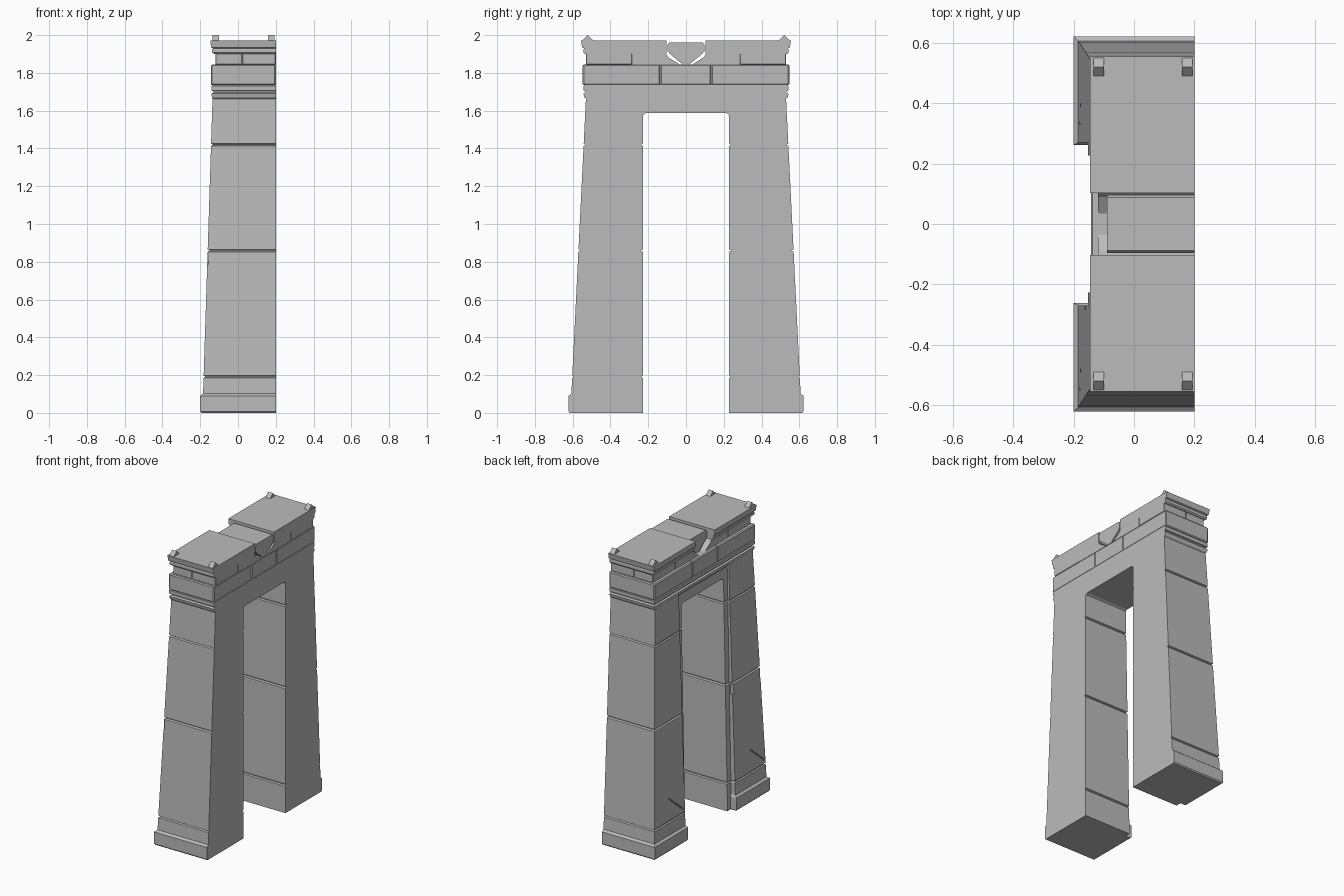
import bpy, bmesh
from math import radians
from mathutils import Matrix, Vector

if "Cube" in bpy.data.objects:
    bpy.data.objects.remove(bpy.data.objects["Cube"], do_unlink=True)

stone = bpy.data.materials.new("grey_stone")
stone.use_nodes = True
GREY = (0.5, 0.5, 0.5, 1)
stone.diffuse_color = GREY
stone.node_tree.nodes["Principled BSDF"].inputs["Base Color"].default_value = GREY

FACE = 0.2      # flat side of the gate
JAMB = 0.228    # half width of the opening


def finish(name, bm, bevel=0):
    bmesh.ops.recalc_face_normals(bm, faces=bm.faces)
    if bevel:
        bmesh.ops.bevel(bm, geom=bm.edges[:], offset=bevel, segments=1, affect='EDGES')
    mesh = bpy.data.meshes.new(name)
    bm.to_mesh(mesh)
    bm.free()
    mesh.materials.append(stone)
    ob = bpy.data.objects.new(name, mesh)
    bpy.context.collection.objects.link(ob)
    return ob


def loft(name, rings, bevel=0):
    """Skin a stack of matching 3D outlines and cap the ends."""
    bm = bmesh.new()
    loops = [[bm.verts.new(p) for p in ring] for ring in rings]
    for a, b in zip(loops, loops[1:]):
        for i in range(len(a)):
            j = (i + 1) % len(a)
            bm.faces.new((a[i], a[j], b[j], b[i]))
    bm.faces.new(loops[0][::-1])
    bm.faces.new(loops[-1])
    return finish(name, bm, bevel)


def prism(name, profile, x0, x1, s=1, bevel=0):
    """Extrude a side profile of (y, z) points along x."""
    return loft(name, [[(x, s * y, z) for y, z in profile] for x in (x0, x1)], bevel)


def block(name, x0, x1, y0, y1, z0, z1, s=1, bevel=0.004):
    return prism(name, [(y0, z0), (y1, z0), (y1, z1), (y0, z1)], x0, x1, s, bevel)


# Tapered leg outline with a rebated inner corner
def leg_ring(z, inset, s):
    t = max(0, z - 0.1) / 1.56
    outer = 0.607 - 0.077 * t - inset
    back = -0.185 + 0.05 * t + inset
    jamb_back = -0.153 + 0.03 * t
    cut = max(inset, 0)
    pts = [(FACE, JAMB + cut), (FACE, outer), (back, outer), (back, 0.27 + inset * 0.5),
           (jamb_back + cut, 0.27 + inset * 0.5), (jamb_back + cut, JAMB + cut)]
    return [(x, s * y, z) for x, y in pts]


# Plinth, then courses separated by shallow grooves
leg_levels = [(0, -0.008), (0.008, -0.015), (0.09, -0.015), (0.102, 0)]
for joint, depth in ((0.192, 0.007), (0.86, 0.009), (1.42, 0.007)):
    leg_levels += [(joint - 0.008, 0), (joint - 0.002, depth),
                   (joint + 0.002, depth), (joint + 0.006, 0)]
leg_levels += [(1.67, 0)]


# Thin cracks and chipped corners, cut from the legs
def carve(ob, cuts):
    bm = bmesh.new()
    for pos, size, axis, angle in cuts:
        m = (Matrix.Translation(pos) @ Matrix.Rotation(radians(angle), 4, axis)
             @ Matrix.Diagonal(Vector(size)).to_4x4())
        bmesh.ops.create_cube(bm, size=1, matrix=m)
    cutter = finish("damage_cutter", bm)
    cutter.hide_render = True
    mod = ob.modifiers.new("damage", 'BOOLEAN')
    mod.operation, mod.solver, mod.object = 'DIFFERENCE', 'EXACT', cutter
    dg = bpy.context.evaluated_depsgraph_get()
    ob.data = bpy.data.meshes.new_from_object(ob.evaluated_get(dg))
    ob.modifiers.clear()
    bpy.data.objects.remove(cutter, do_unlink=True)


for side, s in (("left", 1), ("right", -1)):
    leg = loft(side + "_leg", [leg_ring(z, i, s) for z, i in leg_levels])
    cuts = [((-0.18, 0.36 if s > 0 else -0.52, 0.28), (0.02, 0.2, 0.008), 'X', 40)]
    if s < 0:
        cuts += [((-0.175, -0.59, 0.82), (0.05, 0.05, 0.07), 'Z', 45),
                 ((-0.178, -0.265, 0.82), (0.05, 0.05, 0.07), 'Z', 45)]
    carve(leg, cuts)

# Lintel over the opening, with softened lower corners
w, c = JAMB + 0.001, 0.015
prism("lintel", [(-w, 1.57), (-w + 0.004, 1.58), (-w + c, 1.587), (w - c, 1.587),
                 (w - 0.004, 1.58), (w, 1.57), (w + 0.02, 1.57), (w + 0.02, 1.67),
                 (-w - 0.02, 1.67), (-w - 0.02, 1.57)], -0.123, FACE)


# Moulding that runs round three sides below the cornice
def rect_ring(z, back, y):
    return [(FACE, -y, z), (FACE, y, z), (-back, y, z), (-back, -y, z)]


loft("moulding", [rect_ring(*r) for r in (
    (1.66, 0.128, 0.527), (1.67, 0.138, 0.538), (1.69, 0.141, 0.543), (1.697, 0.13, 0.533),
    (1.703, 0.13, 0.533), (1.707, 0.141, 0.543), (1.73, 0.141, 0.543), (1.738, 0.13, 0.535))])

# Cornice band of three blocks
for name, y0, y1 in (("right", -0.547, -0.137), ("middle", -0.137, 0.133), ("left", 0.133, 0.547)):
    block(name + "_cornice_block", -0.143, FACE, y0, y1, 1.735, 1.845, bevel=0.006)

# Keystone in the central gap
prism("keystone", [(-0.015, 1.843), (0.015, 1.843), (0.085, 1.9), (0.097, 1.915),
                   (0.097, 1.95), (0.088, 1.962), (-0.088, 1.962), (-0.097, 1.95),
                   (-0.097, 1.915), (-0.085, 1.9)], -0.09, FACE)

for side, s in (("left", 1), ("right", -1)):
    # Recessed frieze stones
    prism(side + "_inner_frieze", [(0.03, 1.842), (0.285, 1.842), (0.285, 1.91),
                                   (0.115, 1.91), (0.09, 1.88)], -0.12, FACE, s)
    for part, x0, x1 in (("back", -0.12, 0.022), ("front", 0.022, FACE)):
        block(side + "_" + part + "_frieze", x0, x1, 0.285, 0.53, 1.842, 1.91, s)

    # Stepped capping slab
    slab = ((1.9, 0.125, 0.535), (1.908, 0.137, 0.543), (1.925, 0.137, 0.543),
            (1.93, 0.132, 0.54), (1.935, 0.143, 0.55), (1.972, 0.146, 0.556))
    loft(side + "_cap_slab", [[(FACE, s * 0.103, z), (FACE, s * y, z),
                               (-b, s * y, z), (-b, s * 0.103, z)] for z, b, y in slab])

    # Small ridged studs on the corners
    for part, x in (("back", -0.135), ("front", 0.159)):
        prism(side + "_" + part + "_stud", [(0.488, 1.97), (0.52, 1.94), (0.552, 1.97),
                                            (0.52, 2.0)], x, x + 0.035, s)
